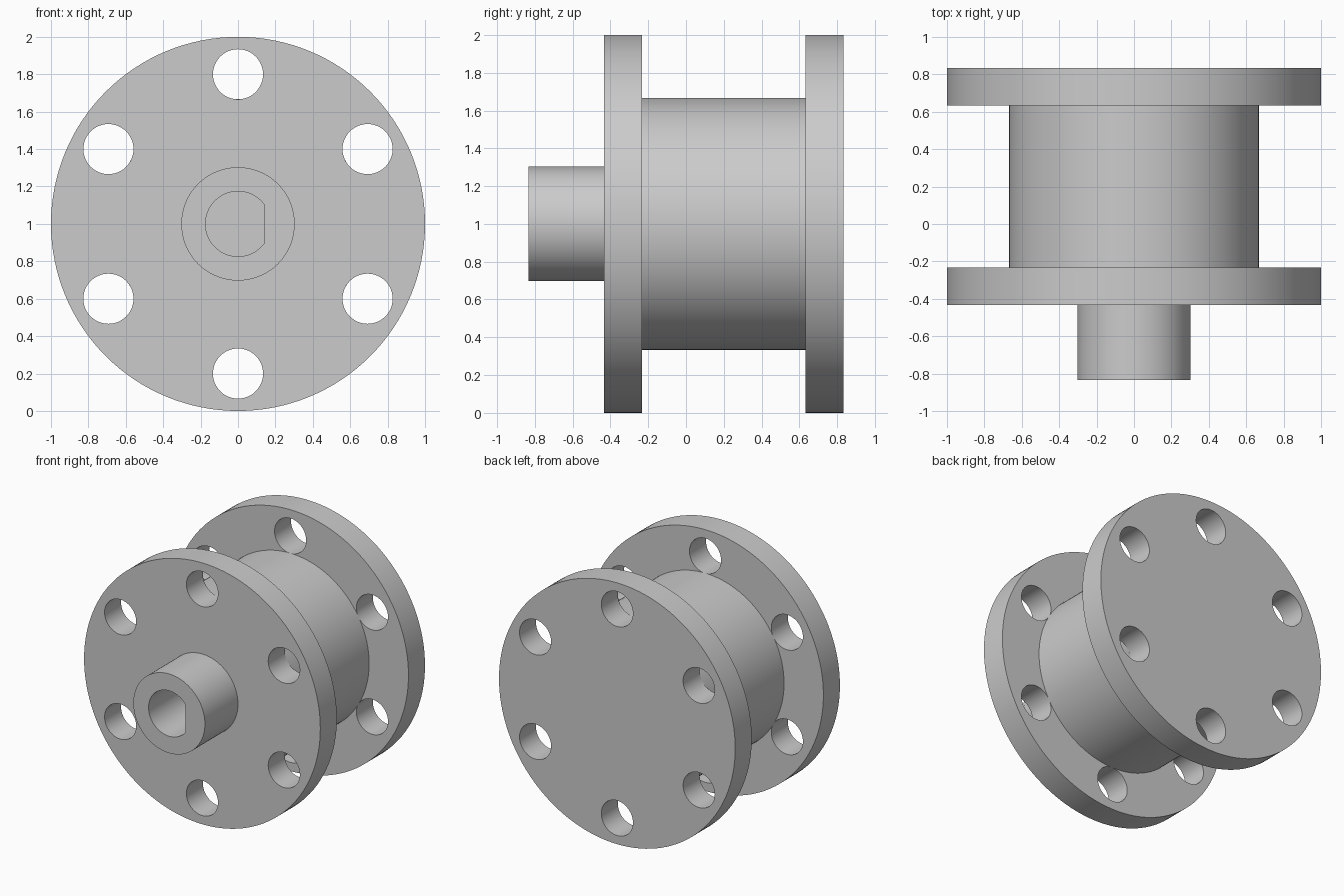
import bpy, bmesh
from math import sin, cos, acos, pi, radians

if "Cube" in bpy.data.objects:
    bpy.data.objects.remove(bpy.data.objects["Cube"], do_unlink=True)

AXIS_Z = 1.0                      # height of the shared axis
FLANGE_R, DRUM_R, HUB_R = 1.0, 0.667, 0.303
BOLT_R, BOLT_CIRCLE, BOLTS = 0.134, 0.8, 6
BORE_R, BORE_FLAT = 0.174, 0.14

gray = bpy.data.materials.new("plain gray")
gray.use_nodes = True
gray.diffuse_color = (0.6, 0.6, 0.6, 1)
gray.node_tree.nodes["Principled BSDF"].inputs["Base Color"].default_value = (0.6, 0.6, 0.6, 1)


def prism(name, outline, y0, y1):
    """Extrude an outline of (x, z) points along y."""
    bm = bmesh.new()
    face = bm.faces.new([bm.verts.new((x, y0, z)) for x, z in outline])
    side = bmesh.ops.extrude_face_region(bm, geom=[face])["geom"]
    moved = [v for v in side if isinstance(v, bmesh.types.BMVert)]
    bmesh.ops.translate(bm, verts=moved, vec=(0, y1 - y0, 0))
    bmesh.ops.recalc_face_normals(bm, faces=bm.faces)
    mesh = bpy.data.meshes.new(name)
    bm.to_mesh(mesh)
    bm.free()
    mesh.materials.append(gray)
    obj = bpy.data.objects.new(name, mesh)
    bpy.context.collection.objects.link(obj)
    return obj


def arc(radius, start=0.0, end=2 * pi, steps=128, cx=0.0, cz=AXIS_Z, closed=True):
    count = steps if closed else steps + 1
    return [(cx + radius * cos(start + (end - start) * i / steps),
             cz + radius * sin(start + (end - start) * i / steps)) for i in range(count)]


def cut(obj, cutters):
    """Subtract the cutters, bake the result and remove them."""
    for cutter in cutters:
        cutter.hide_render = True
        mod = obj.modifiers.new("cut", "BOOLEAN")
        mod.operation, mod.solver, mod.object = "DIFFERENCE", "EXACT", cutter
    graph = bpy.context.evaluated_depsgraph_get()
    baked = bpy.data.meshes.new_from_object(obj.evaluated_get(graph))
    obj.modifiers.clear()
    obj.data = baked
    for cutter in cutters:
        bpy.data.objects.remove(cutter, do_unlink=True)


def flange(name, y0, y1):
    """Disc with a ring of bolt holes."""
    disc = prism(name, arc(FLANGE_R), y0, y1)
    holes = []
    for k in range(BOLTS):
        a = pi / 2 + 2 * pi * k / BOLTS
        hole = arc(BOLT_R, steps=48, cx=BOLT_CIRCLE * cos(a), cz=AXIS_Z + BOLT_CIRCLE * sin(a))
        holes.append(prism("bolt_hole_cutter", hole, y0 - 0.1, y1 + 0.1))
    cut(disc, holes)
    return disc


# Two flanges joined by the drum
parts = [flange("front_flange", -0.433, -0.233),
         flange("back_flange", 0.633, 0.833),
         prism("drum", arc(DRUM_R), -0.233, 0.633)]

# Shaft hub with a blind D-shaped bore
hub = prism("shaft_hub", arc(HUB_R), -0.833, -0.4)
a = acos(BORE_FLAT / BORE_R)
bore = prism("bore_cutter", arc(BORE_R, a, 2 * pi - a, steps=64, closed=False), -0.9, -0.434)
cut(hub, [bore])
parts.append(hub)

# Smooth round walls, sharp rims
for obj in parts:
    bpy.ops.object.select_all(action="DESELECT")
    obj.select_set(True)
    bpy.context.view_layer.objects.active = obj
    bpy.ops.object.shade_smooth_by_angle(angle=radians(30))
